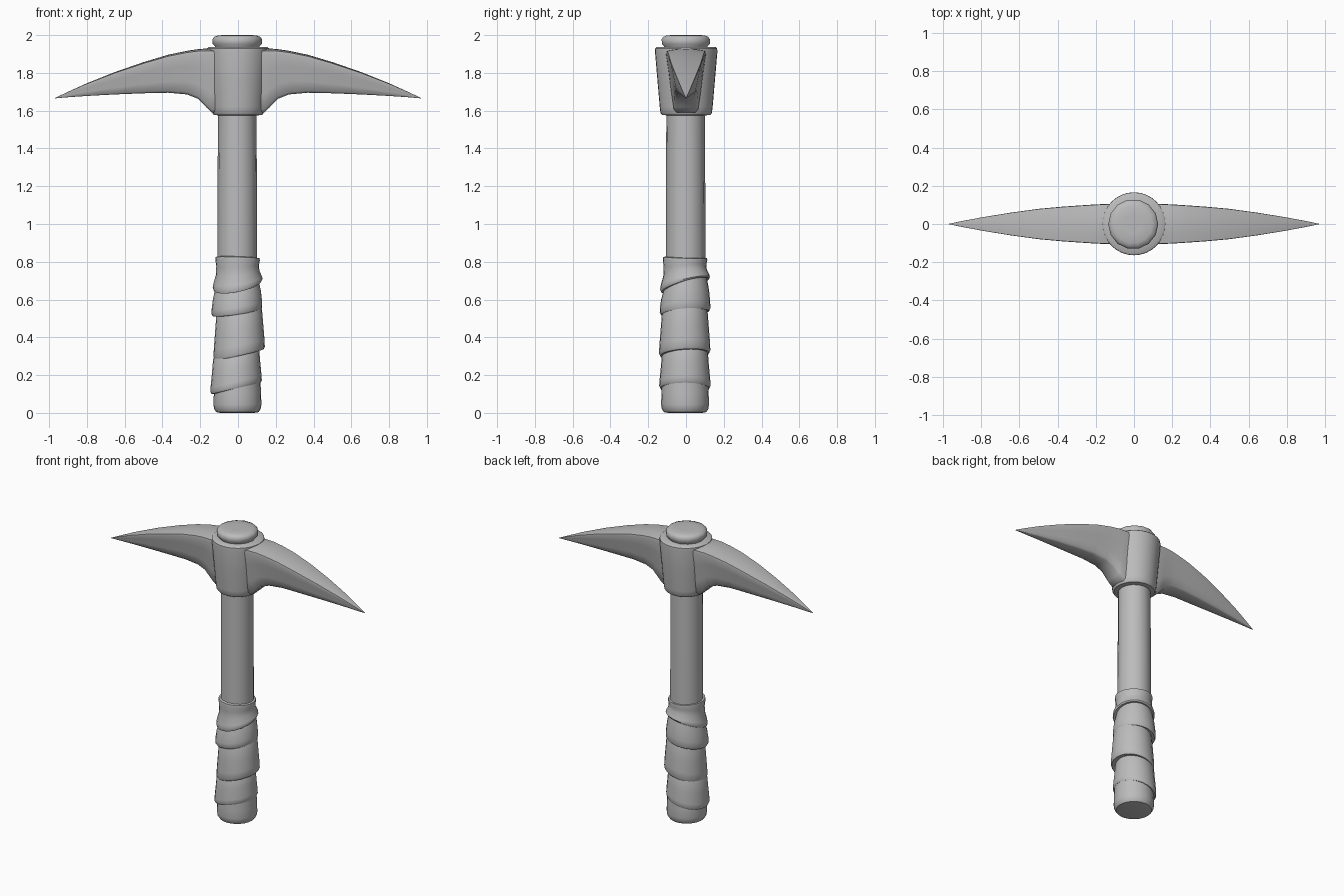
import bpy
import bmesh
from math import cos, sin, pi, radians

cube = bpy.data.objects.get("Cube")
if cube:
    bpy.data.objects.remove(cube)

grey = bpy.data.materials.new("plain grey")
grey.use_nodes = True
tone = (0.5, 0.5, 0.5, 1)
grey.diffuse_color = tone
grey.node_tree.nodes["Principled BSDF"].inputs["Base Color"].default_value = tone


def loft(name, rings, sharp=40, mirror=False):
    """Skin a list of equal-length point rings and cap both ends."""
    bm = bmesh.new()
    loops = [[bm.verts.new(p) for p in ring] for ring in rings]
    n = len(loops[0])
    for a, b in zip(loops, loops[1:]):
        for i in range(n):
            j = (i + 1) % n
            bm.faces.new((a[i], a[j], b[j], b[i]))
    bm.faces.new(loops[0])
    bm.faces.new(loops[-1])
    if mirror:
        copy = bmesh.ops.duplicate(bm, geom=bm.verts[:] + bm.edges[:] + bm.faces[:])
        for v in copy["geom"]:
            if isinstance(v, bmesh.types.BMVert):
                v.co.x *= -1
    bmesh.ops.recalc_face_normals(bm, faces=bm.faces)
    mesh = bpy.data.meshes.new(name)
    bm.to_mesh(mesh)
    bm.free()
    mesh.materials.append(grey)
    ob = bpy.data.objects.new(name, mesh)
    bpy.context.collection.objects.link(ob)
    bpy.ops.object.select_all(action="DESELECT")
    ob.select_set(True)
    bpy.context.view_layer.objects.active = ob
    bpy.ops.object.shade_smooth_by_angle(angle=radians(sharp))
    return ob


def ring(r, height, cx=0, cy=0, n=24):
    angles = [2 * pi * i / n for i in range(n)]
    return [(cx + r * cos(a), cy + r * sin(a), height(a)) for a in angles]


def lathe(name, profile, cx=0, cy=0, n=24):
    return loft(name, [ring(r, lambda a, z=z: z, cx, cy, n) for r, z in profile])


# Handle: shaft and rounded butt
lathe("shaft", [(0.105, 0.1), (0.105, 0.9), (0.104, 1.2), (0.102, 1.6)], -0.004, -0.002, 16)
lathe("butt", [(0.09, 0), (0.112, 0.004), (0.123, 0.02), (0.127, 0.045),
               (0.125, 0.1), (0.12, 0.22)], -0.003, -0.005)

# Grip wraps: tilted bands, each tucked under the one above
# Each edge is (middle height, tilt along x, tilt along y)
edges = [(0.13, 0.03, 0), (0.31, 0.028, 0.008), (0.53, 0.018, 0.01),
         (0.675, 0.025, 0.035), (0.825, -0.004, -0.004)]
offsets = [(-0.01, -0.006), (0.006, -0.007), (-0.006, -0.005), (-0.002, -0.005)]
bands = [
    [(0.115, 0), (0.13, 0), (0.136, 0.07), (0.135, 0.2), (0.128, 0.6), (0.122, 1), (0.11, 1.15)],
    [(0.115, 0), (0.13, 0), (0.136, 0.06), (0.134, 0.25), (0.128, 0.6), (0.121, 1), (0.11, 1.15)],
    [(0.115, 0), (0.128, 0), (0.134, 0.08), (0.133, 0.3), (0.127, 0.65), (0.116, 1), (0.108, 1.2)],
    [(0.108, 0), (0.127, 0), (0.132, 0.08), (0.128, 0.2), (0.115, 0.45), (0.113, 0.7),
     (0.118, 0.9), (0.116, 0.98), (0.1, 1)],
]
for k, band in enumerate(bands):
    low, high = edges[k], edges[k + 1]

    def edge_height(t):
        c, tx, ty = (p + (q - p) * t for p, q in zip(low, high))
        return lambda a: c + tx * cos(a) + ty * sin(a)

    loft(f"grip_wrap_{k + 1}", [ring(r, edge_height(t), *offsets[k]) for r, t in band])

# Head: tapered collar and domed cap
lathe("collar", [(0.1, 1.575), (0.128, 1.577), (0.136, 1.588), (0.14, 1.62), (0.153, 1.77),
                 (0.165, 1.91), (0.164, 1.93), (0.155, 1.937), (0.1, 1.937)], 0, 0.001, 32)
lathe("cap", [(0.115, 1.92), (0.118, 1.94), (0.13, 1.953), (0.131, 1.978),
              (0.122, 1.991), (0.1, 1.999), (0.05, 2.0)], -0.004, -0.001, 14)

# Picks: stations of (x, top z, bottom z, half width), mirrored to both sides
stations = [(0.05, 1.93, 1.585, 0.108), (0.14, 1.93, 1.59, 0.107), (0.17, 1.929, 1.62, 0.106),
            (0.21, 1.926, 1.662, 0.104), (0.27, 1.917, 1.686, 0.1), (0.37, 1.896, 1.695, 0.093),
            (0.5, 1.857, 1.692, 0.081), (0.65, 1.805, 1.686, 0.06), (0.8, 1.745, 1.678, 0.035),
            (0.9, 1.7, 1.671, 0.016), (0.97, 1.667, 1.665, 0.001)]


# Half cross-section: fractions of width and height, crowned top and narrower base
half = [(0.45, 0), (0.6, 0.05), (0.72, 0.3), (0.86, 0.65), (0.98, 0.9), (0.96, 0.96), (0.5, 0.99)]
section = half + [(0, 1)] + [(-w, h) for w, h in reversed(half)]
loft("picks", [[(x, w * sw, bot + (top - bot) * h) for sw, h in section]
               for x, top, bot, w in stations], 45, mirror=True)
